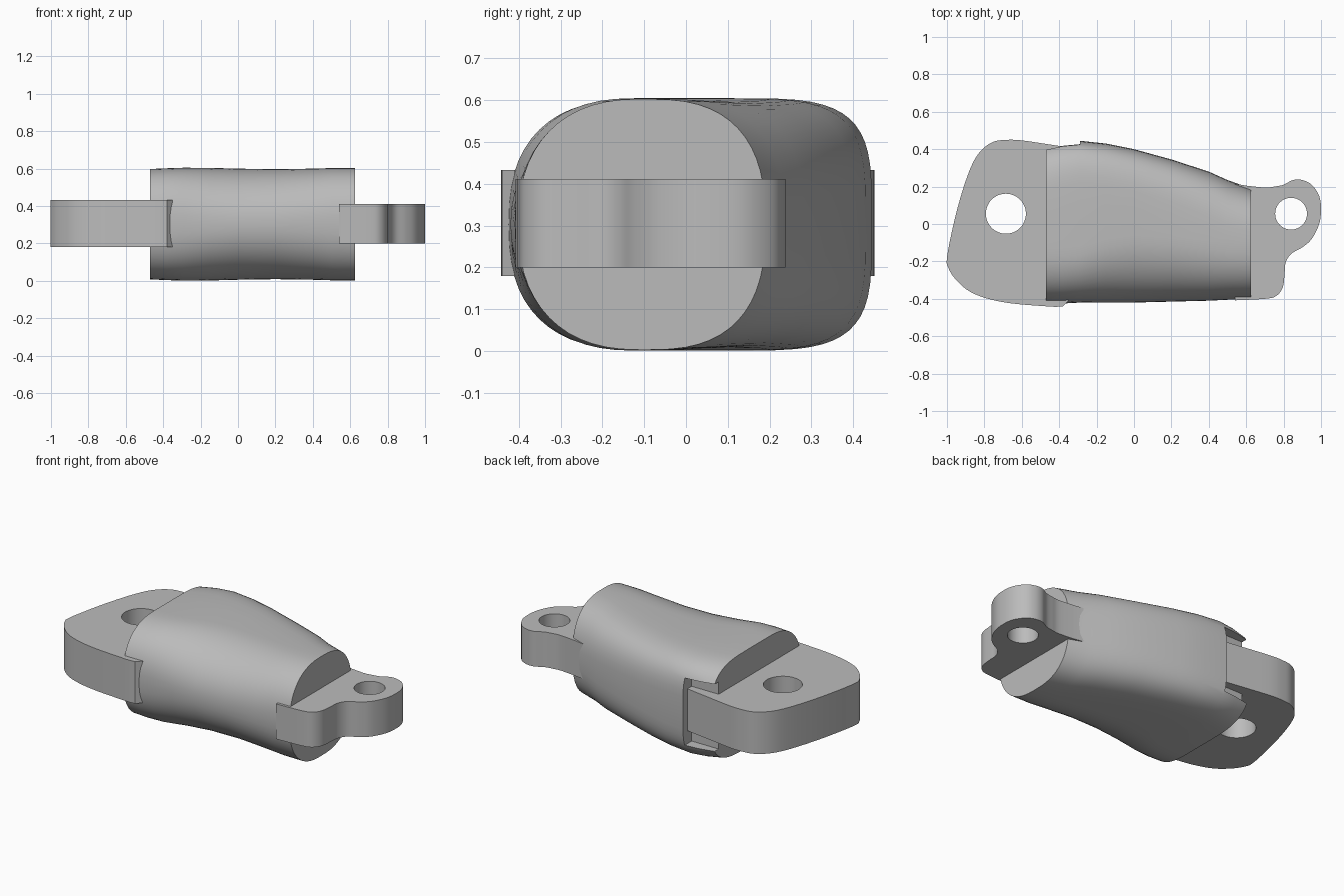
import bpy, bmesh, math
from mathutils import Vector

cube = bpy.data.objects.get("Cube")
if cube:
    bpy.data.objects.remove(cube, do_unlink=True)

grey = bpy.data.materials.new("light grey")
grey.use_nodes = True
grey.diffuse_color = (0.5, 0.5, 0.5, 1)
grey.node_tree.nodes["Principled BSDF"].inputs["Base Color"].default_value = (0.5, 0.5, 0.5, 1)


def activate(ob):
    bpy.ops.object.select_all(action='DESELECT')
    ob.select_set(True)
    bpy.context.view_layer.objects.active = ob


def smooth(ob):
    activate(ob)
    bpy.ops.object.shade_smooth_by_angle(angle=math.radians(32))


def catmull(pts, steps=5):
    """Smooth open line through the points."""
    p = [Vector(q) for q in [pts[0]] + pts + [pts[-1]]]
    out = []
    for a, b, c, d in zip(p, p[1:], p[2:], p[3:]):
        for i in range(steps):
            t = i / steps
            out.append(0.5 * (2 * b + (c - a) * t + (2 * a - 5 * b + 4 * c - d) * t ** 2
                              + (3 * b - a - 3 * c + d) * t ** 3))
    return out + [p[-1]]


def lug(name, outline, inner, hole, radius, z0, z1):
    """Thick plate with a round pin hole; inner points close it inside the body."""
    circle = [(hole[0] + radius * math.cos(i * math.tau / 48),
               hole[1] + radius * math.sin(i * math.tau / 48)) for i in range(48)]
    cu = bpy.data.curves.new(name, 'CURVE')
    cu.dimensions, cu.fill_mode = '2D', 'BOTH'
    cu.extrude = (z1 - z0) / 2
    for loop in (catmull(outline) + inner, circle):
        sp = cu.splines.new('POLY')
        sp.points.add(len(loop) - 1)
        for pt, q in zip(sp.points, loop):
            pt.co = (q[0], q[1], 0, 1)
        sp.use_cyclic_u = True
    ob = bpy.data.objects.new(name, cu)
    bpy.context.collection.objects.link(ob)
    ob.location.z = (z0 + z1) / 2
    activate(ob)
    bpy.ops.object.convert(target='MESH')
    ob = bpy.context.object
    ob.data.materials.clear()
    ob.data.materials.append(grey)
    bm = bmesh.new()
    bm.from_mesh(ob.data)
    bmesh.ops.remove_doubles(bm, verts=bm.verts, dist=0.0005)
    bmesh.ops.recalc_face_normals(bm, faces=bm.faces)
    bm.to_mesh(ob.data)
    bm.free()
    smooth(ob)


# Large lug on the right end
lug("large_lug",
    [(-.29, .40), (-.45, .425), (-.6, .447), (-.68, .45), (-.75, .44), (-.81, .40),
     (-.86, .33), (-.91, .2), (-.96, .02), (-1, -.18), (-.99, -.24), (-.95, -.3),
     (-.88, -.36), (-.78, -.4), (-.65, -.425), (-.47, -.44), (-.415, -.443)],
    [(-.38, -.44), (-.35, -.41), (-.35, -.3), (-.29, -.3)], (-.685, .055), .107, .18, .433)

# Small lug on the left end
lug("small_lug",
    [(.54, -.408), (.7, -.4), (.76, -.385), (.795, -.34), (.805, -.27), (.81, -.21),
     (.84, -.16), (.9, -.125), (.95, -.08), (.99, 0), (1, .08), (.99, .15),
     (.95, .21), (.9, .235), (.85, .235), (.8, .21), (.75, .2), (.7, .195),
     (.6, .205)], [(.54, .215)], (.84, .055), .085, .2, .412)


def quarter(yc, width, n, height, steps=14):
    """Upper superellipse arc from the crest out to the side."""
    pts = []
    for i in range(steps + 1):
        a = i / steps * math.pi / 2
        pts.append((yc + width * math.sin(a) ** (2 / n), height * math.cos(a) ** (2 / n)))
    return pts


# Tapered body: x, front y, front crest y, front power, back crest y, back y, back power, half height
stations = [(-.47, -.425, -.12, 2.5, .08, .43, 3.4, .295),
            (-.38, -.425, -.12, 2.5, .1, .44, 3.8, .299),
            (-.29, -.42, -.12, 2.4, .1, .445, 4, .302),
            (-.15, -.42, -.08, 2.2, .1, .43, 3.8, .301),
            (0, -.42, -.06, 2.1, .09, .40, 3.5, .297),
            (.2, -.415, -.07, 2.1, .04, .345, 3.2, .294),
            (.4, -.41, -.09, 2.25, -.02, .28, 2.9, .297),
            (.5, -.405, -.1, 2.35, -.06, .235, 2.7, .300),
            (.625, -.402, -.11, 2.35, -.09, .19, 2.6, .300)]
mid = .303
bm = bmesh.new()
rings = []
for x, yf, cf, nf, cb, yb, nb, h in stations:
    upper = quarter(cf, yf - cf, nf, h)[::-1] + quarter(cb, yb - cb, nb, h)
    lower = [(y, -z) for y, z in upper[-2:0:-1]]
    rings.append([bm.verts.new((x, y, mid + z)) for y, z in upper + lower])
for a, b in zip(rings, rings[1:]):
    for i in range(len(a)):
        j = (i + 1) % len(a)
        bm.faces.new((a[i], a[j], b[j], b[i]))
bm.faces.new(rings[0])
bm.faces.new(rings[-1])
bmesh.ops.recalc_face_normals(bm, faces=bm.faces)
me = bpy.data.meshes.new("body")
bm.to_mesh(me)
bm.free()
body = bpy.data.objects.new("body", me)
bpy.context.collection.objects.link(body)
me.materials.append(grey)

# Side slot beside the large lug
bpy.ops.mesh.primitive_cube_add(size=1, location=(-.44, .46, .305))
cutter = bpy.context.object
cutter.name = "slot_cutter"
cutter.scale = (.3, .2, .405)
cutter.data.materials.append(grey)
cutter.hide_render = True
cutter.display_type = 'WIRE'
mod = body.modifiers.new("slot", 'BOOLEAN')
mod.operation, mod.solver, mod.object = 'DIFFERENCE', 'EXACT', cutter
activate(body)
bpy.ops.object.modifier_apply(modifier=mod.name)
bpy.data.objects.remove(cutter, do_unlink=True)
smooth(body)
